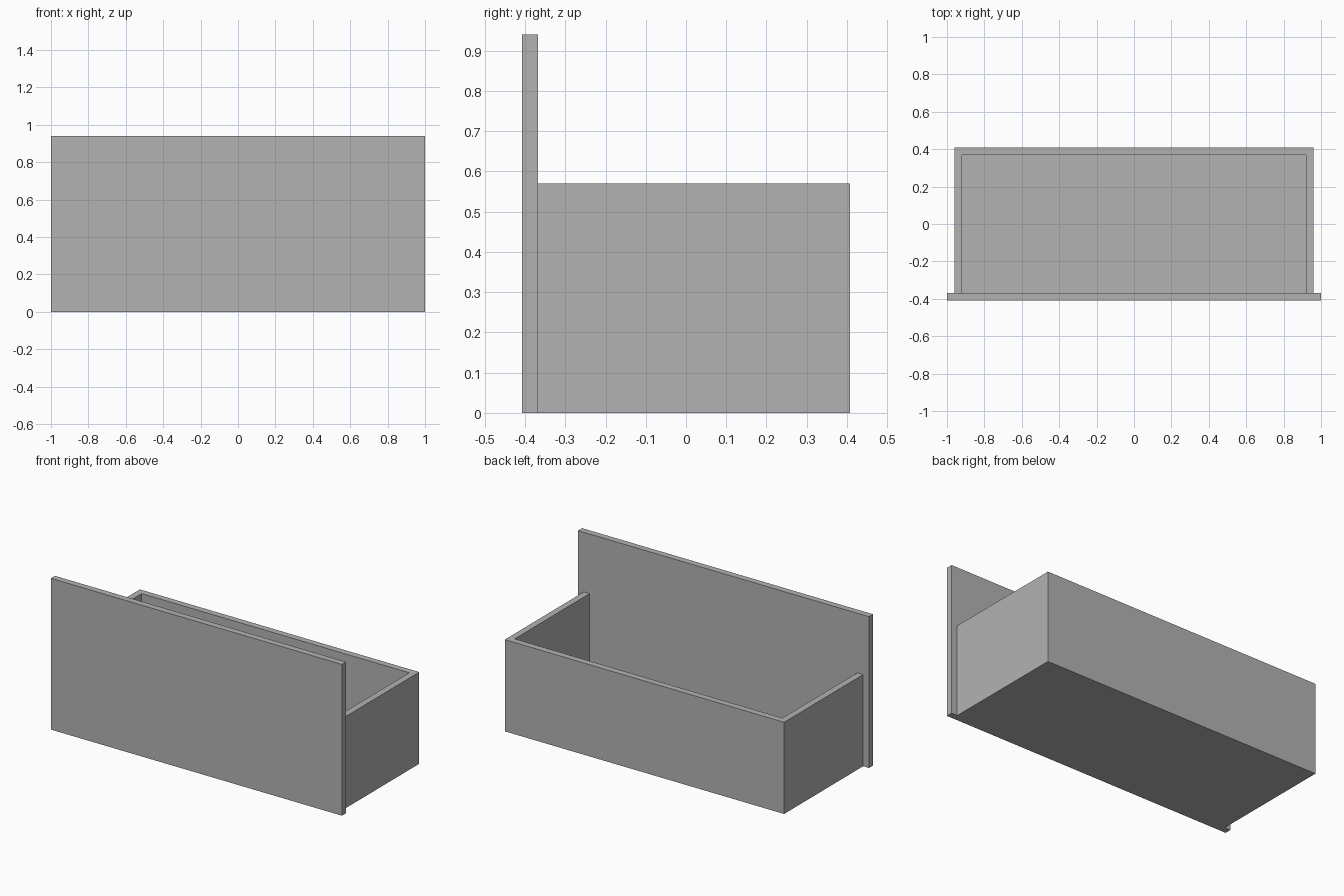
import bpy

cube = bpy.data.objects.get("Cube")
if cube:
    bpy.data.objects.remove(cube, do_unlink=True)

WALL = 0.04          # board thickness
DEPTH = 0.408        # half of the overall depth
BOX_X = 0.96         # half width of the drawer box
BOX_TOP = 0.57
PANEL_TOP = 0.94

grey = bpy.data.materials.new("plain_grey")
grey.use_nodes = True
grey.diffuse_color = (0.45, 0.45, 0.45, 1)
grey.node_tree.nodes["Principled BSDF"].inputs["Base Color"].default_value = (0.45, 0.45, 0.45, 1)


def box(name, low, high):
    """Axis-aligned box between two opposite corners."""
    size = [b - a for a, b in zip(low, high)]
    centre = [(a + b) / 2 for a, b in zip(low, high)]
    bpy.ops.mesh.primitive_cube_add(size=1, location=centre)
    obj = bpy.context.object
    obj.name = obj.data.name = name
    obj.scale = size
    bpy.ops.object.transform_apply(location=True, rotation=False, scale=True)
    obj.data.materials.append(grey)
    return obj


def combine(target, tool, operation):
    """Boolean the tool into the target, then discard the tool."""
    mod = target.modifiers.new(operation.lower(), "BOOLEAN")
    mod.operation = operation
    mod.solver = "EXACT"
    mod.object = tool
    bpy.context.view_layer.objects.active = target
    bpy.ops.object.modifier_apply(modifier=mod.name)
    bpy.data.objects.remove(tool, do_unlink=True)


# Wide, tall front board
drawer = box("drawer", (-1, -DEPTH, 0), (1, -DEPTH + WALL, PANEL_TOP))

# Drawer box, overlapping the front board so they fuse into one solid
body = box("drawer_box", (-BOX_X, -DEPTH + WALL / 2, 0), (BOX_X, DEPTH, BOX_TOP))
combine(drawer, body, "UNION")

# Hollow inside, open at the top
hollow = box("hollow", (-BOX_X + WALL, -DEPTH + WALL, WALL),
             (BOX_X - WALL, DEPTH - WALL, PANEL_TOP + WALL))
combine(drawer, hollow, "DIFFERENCE")
